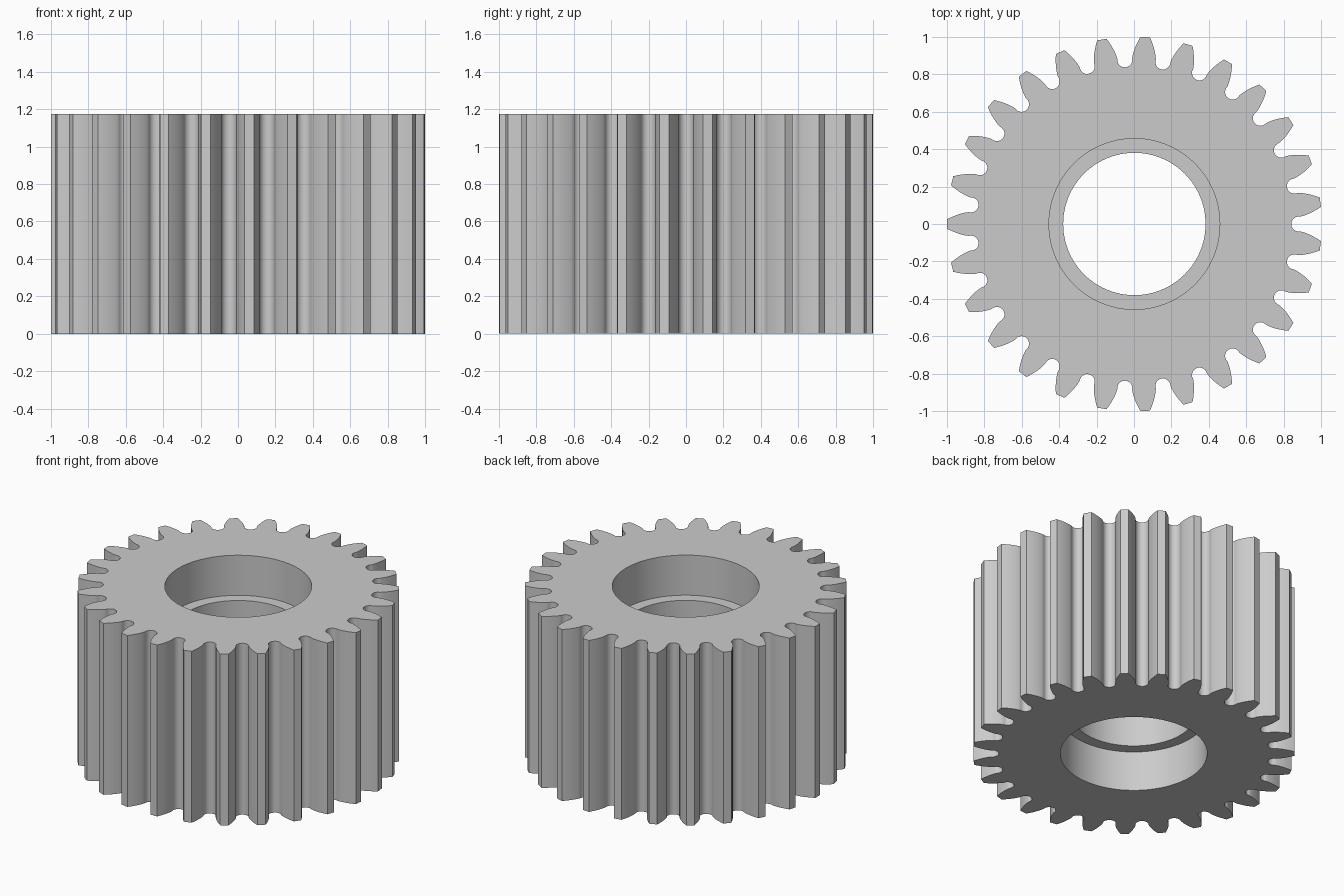
import bpy
import bmesh
from math import acos, cos, hypot, pi, radians, sin, sqrt, tan

TEETH = 27
HEIGHT = 1.175
TIP_R = 1.0
MODULE = 2 * TIP_R / (TEETH + 2)
PITCH_R = MODULE * TEETH / 2
PRESSURE = radians(20)
BASE_R = PITCH_R * cos(PRESSURE)
FILLET_R, FILLET_C = 0.04, 0.878
BORE_R, RECESS_R, RECESS_DEPTH = 0.38, 0.456, 0.275
BORE_STEPS = 96

if "Cube" in bpy.data.objects:
    bpy.data.objects.remove(bpy.data.objects["Cube"])

steel = bpy.data.materials.new("steel grey")
steel.use_nodes = True
colour = (0.6, 0.6, 0.6, 1)
steel.diffuse_color = colour
steel.node_tree.nodes["Principled BSDF"].inputs["Base Color"].default_value = colour


def involute(a):
    return tan(a) - a


def gap_half_angle(r):
    """Half the angle of the space between two teeth at radius r."""
    tooth = pi / TEETH / 2 + involute(PRESSURE) - involute(acos(BASE_R / r))
    return pi / TEETH - tooth


def gap_outline():
    """One tooth space around angle 0, as (radius, angle), lower tip to upper tip."""
    flank = []
    for i in range(8):
        r = TIP_R + (BASE_R + 0.01 - TIP_R) * i / 7
        flank.append((r, gap_half_angle(r)))
    fillet = []
    for i in range(8):
        a = radians(95) * (1 - i / 7)
        x, y = FILLET_C - FILLET_R * cos(a), FILLET_R * sin(a)
        fillet.append((hypot(x, y), y / x))
    side = flank + fillet
    return [(r, -a) for r, a in side] + side[-2::-1]


def ring(bm, points, z):
    return [bm.verts.new((r * cos(a) + 0.002, r * sin(a), z)) for r, a in points]


def wall(bm, low, high):
    for i in range(len(low)):
        j = (i + 1) % len(low)
        bm.faces.new((low[i], low[j], high[j], high[i]))


def loop_edges(bm, verts):
    return [bm.edges.get((verts[i - 1], verts[i])) for i in range(len(verts))]


# Toothed outer wall
bm = bmesh.new()
gap = gap_outline()
teeth = [(r, a + 2 * pi * k / TEETH) for k in range(TEETH) for r, a in gap]
outer_low, outer_high = ring(bm, teeth, 0), ring(bm, teeth, HEIGHT)
wall(bm, outer_low, outer_high)

# Stepped bore with a recess at each end
bore_profile = [(RECESS_R, 0), (RECESS_R, RECESS_DEPTH), (BORE_R, RECESS_DEPTH),
                (BORE_R, HEIGHT - RECESS_DEPTH), (RECESS_R, HEIGHT - RECESS_DEPTH),
                (RECESS_R, HEIGHT)]
angles = [2 * pi * i / BORE_STEPS for i in range(BORE_STEPS)]
bore = [ring(bm, [(r, a) for a in angles], z) for r, z in bore_profile]
for low, high in zip(bore, bore[1:]):
    wall(bm, low, high)

# Flat end faces between teeth and bore
for outer, inner, up in ((outer_low, bore[0], -1), (outer_high, bore[-1], 1)):
    bmesh.ops.triangle_fill(bm, use_beauty=True, normal=(0, 0, up),
                            edges=loop_edges(bm, outer) + loop_edges(bm, inner))
bmesh.ops.recalc_face_normals(bm, faces=bm.faces[:])

mesh = bpy.data.meshes.new("spur_gear")
bm.to_mesh(mesh)
bm.free()
mesh.materials.append(steel)
gear = bpy.data.objects.new("spur_gear", mesh)
bpy.context.collection.objects.link(gear)

bpy.ops.object.select_all(action="DESELECT")
gear.select_set(True)
bpy.context.view_layer.objects.active = gear
bpy.ops.object.shade_smooth_by_angle(angle=radians(30))
